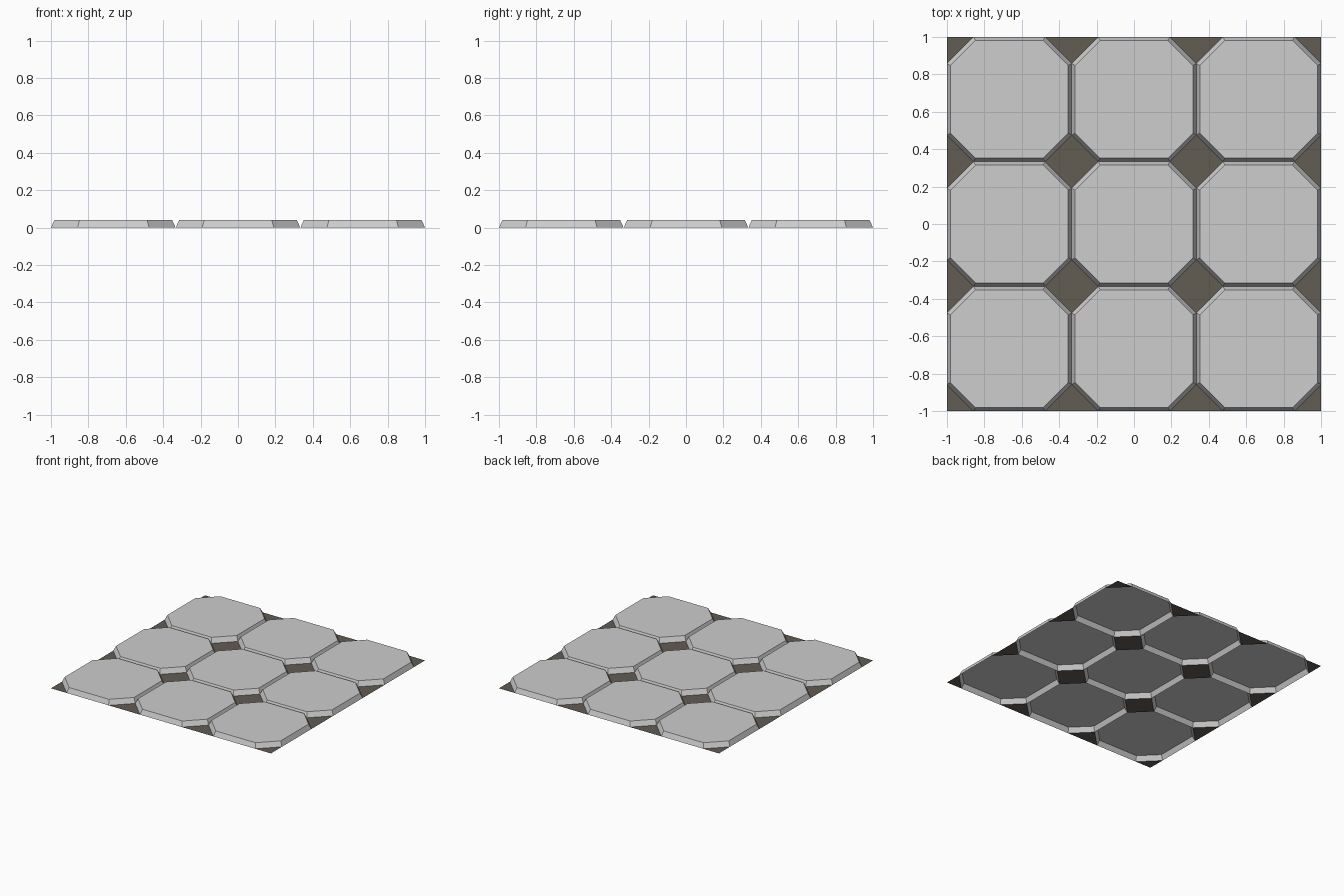
import bpy
import bmesh

if "Cube" in bpy.data.objects:
    bpy.data.objects.remove(bpy.data.objects["Cube"])

N = 3                 # tiles per side
PITCH = 2.0 / N
HALF = PITCH / 2
CUT = 0.142           # corner cut of each octagon at the base
HEIGHT = 0.04
TOP_SCALE = 0.945     # sloped walls


def material(name, rgb):
    m = bpy.data.materials.new(name)
    m.diffuse_color = (*rgb, 1.0)
    m.use_nodes = True
    m.node_tree.nodes["Principled BSDF"].inputs["Base Color"].default_value = m.diffuse_color
    return m


def make_object(name, bm, mat):
    me = bpy.data.meshes.new(name)
    bm.to_mesh(me)
    bm.free()
    me.materials.append(mat)
    ob = bpy.data.objects.new(name, me)
    bpy.context.collection.objects.link(ob)
    return ob


stone = material("light grey stone", (0.61, 0.61, 0.61))
grout = material("dark brown grout", (0.122, 0.107, 0.086))

# octagon outline, counter-clockwise
a, b = HALF, HALF - CUT
octagon = [(a, -b), (a, b), (b, a), (-b, a), (-a, b), (-a, -b), (-b, -a), (b, -a)]

# raised paving tiles: octagonal caps with sloped sides, open underneath
for i in range(N):
    for j in range(N):
        cx, cy = -1 + HALF + i * PITCH, -1 + HALF + j * PITCH
        bm = bmesh.new()
        low = [bm.verts.new((cx + x, cy + y, 0)) for x, y in octagon]
        top = [bm.verts.new((cx + x * TOP_SCALE, cy + y * TOP_SCALE, HEIGHT))
               for x, y in octagon]
        bm.faces.new(top)
        for k in range(8):
            n = (k + 1) % 8
            bm.faces.new((low[k], low[n], top[n], top[k]))
        make_object(f"octagon_tile_{i}_{j}", bm, stone)

# flat grout diamonds between the tile corners, clipped at the border
bm = bmesh.new()
for i in range(N + 1):
    for j in range(N + 1):
        cx, cy = -1 + i * PITCH, -1 + j * PITCH
        points = []
        for dx, dy in ((1, 0), (0, 1), (-1, 0), (0, -1)):
            p = (round(max(-1, min(1, cx + dx * CUT)), 5),
                 round(max(-1, min(1, cy + dy * CUT)), 5))
            if p not in points:
                points.append(p)
        bm.faces.new([bm.verts.new((x, y, 0)) for x, y in points])
make_object("grout_diamonds", bm, grout)
